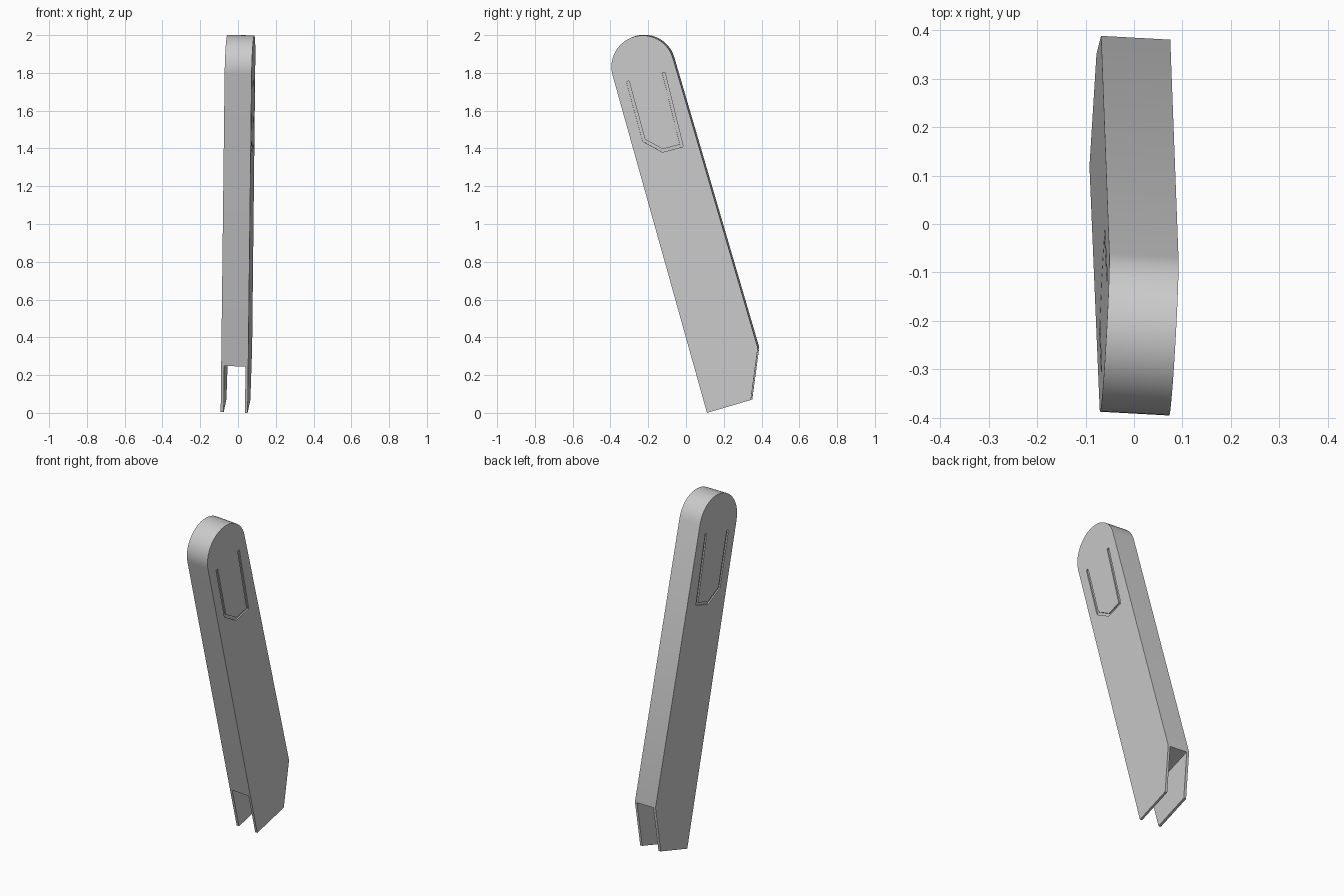
import bpy, bmesh, math
from mathutils import Vector

if "Cube" in bpy.data.objects:
    bpy.data.objects.remove(bpy.data.objects["Cube"])

NORMAL = Vector((1, -0.0545, -0.027)).normalized()
HALF = 0.0715


def place(y, z, t):
    # Point on the slightly turned mid plane, moved t along its normal
    return Vector((-0.0268 + 0.0545 * y + 0.027 * z, y, z)) + NORMAL * t


def prism(name, pts, t0, t1):
    bm = bmesh.new()
    a = [bm.verts.new(place(y, z, t0)) for y, z in pts]
    b = [bm.verts.new(place(y, z, t1)) for y, z in pts]
    bm.faces.new(a)
    bm.faces.new(b[::-1])
    n = len(pts)
    for i in range(n):
        j = (i + 1) % n
        bm.faces.new((a[j], a[i], b[i], b[j]))
    bmesh.ops.recalc_face_normals(bm, faces=bm.faces)
    me = bpy.data.meshes.new(name)
    bm.to_mesh(me)
    bm.free()
    ob = bpy.data.objects.new(name, me)
    bpy.context.collection.objects.link(ob)
    return ob


def stroke(pts, w):
    # Mitred outline around an open path
    p = [Vector(q) for q in pts]
    left, right = [], []
    for i, q in enumerate(p):
        dirs = []
        if i > 0:
            dirs.append((q - p[i - 1]).normalized())
        if i < len(p) - 1:
            dirs.append((p[i + 1] - q).normalized())
        ns = [Vector((-d.y, d.x)) for d in dirs]
        m = sum(ns, Vector((0, 0))).normalized()
        off = m * (w / 2 / m.dot(ns[0]))
        left.append(q + off)
        right.append(q - off)
    return [(v.x, v.y) for v in left + right[::-1]]


# Leaning bar with a rounded top and clipped foot
cy, cz, r, lean = -0.225, 1.834, 0.166, math.radians(15.6)
cap = [(cy + r * math.cos(lean + math.pi * i / 24),
        cz + r * math.sin(lean + math.pi * i / 24)) for i in range(25)]
bar = prism("handle_bar", [(0.115, 0.002), (0.347, 0.07), (0.384, 0.345)] + cap, -HALF, HALF)

# Slot between the two foot plates
cutters = [prism("slot_cutter", [(-0.06, 0.217), (0.5, 0.374), (0.5, -0.2), (-0.06, -0.2)],
                 -HALF + 0.016, HALF - 0.014)]

# Engraved U-shaped line on both sides
path = [(-0.305, 1.757), (-0.22, 1.445), (-0.12, 1.39), (-0.02, 1.417), (-0.115, 1.803)]
for s in (-1, 1):
    cutters.append(prism("groove_cutter", stroke(path, 0.015), s * (HALF - 0.008), s * (HALF + 0.03)))

bpy.context.view_layer.objects.active = bar
bar.select_set(True)
for c in cutters:
    c.hide_render = True
    mod = bar.modifiers.new("cut", 'BOOLEAN')
    mod.operation = 'DIFFERENCE'
    mod.solver = 'EXACT'
    mod.object = c
    bpy.ops.object.modifier_apply(modifier=mod.name)
    bpy.data.objects.remove(c)

bpy.ops.object.shade_smooth_by_angle(angle=math.radians(30))
